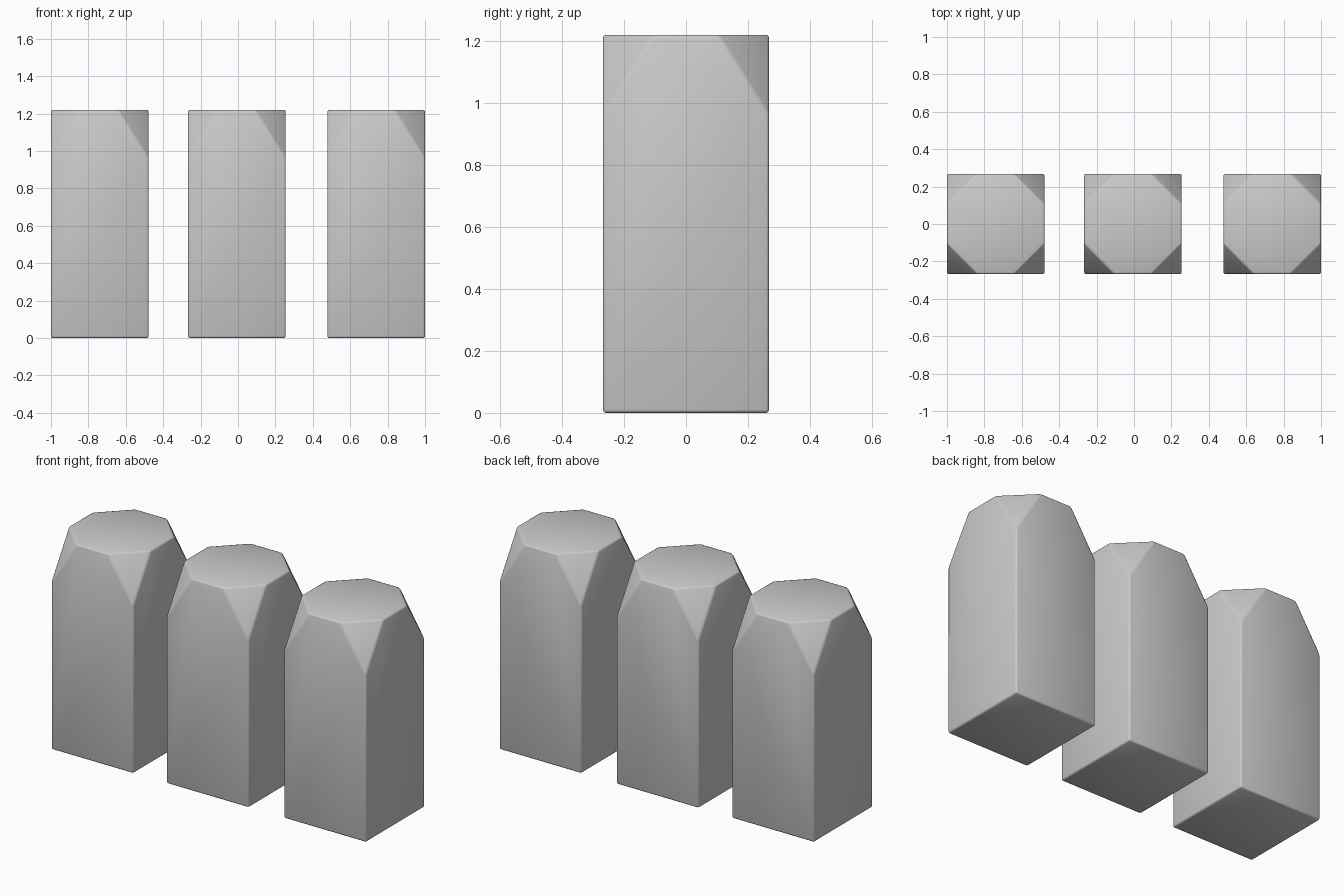
import bpy, bmesh
from math import radians

if "Cube" in bpy.data.objects:
    bpy.data.objects.remove(bpy.data.objects["Cube"])

HX, HY, H = 0.261, 0.268, 1.22      # half width, half depth, height
CUT, DROP = 0.163, 0.26             # corner cut across the top and down the edge


def make_post(name, x):
    # square post with its four top corners sliced off
    bm = bmesh.new()
    for sx in (-1, 1):
        for sy in (-1, 1):
            for p in ((HX, HY, 0), (HX, HY, H - DROP), (HX - CUT, HY, H), (HX, HY - CUT, H)):
                bm.verts.new((sx * p[0], sy * p[1], p[2]))
    bmesh.ops.convex_hull(bm, input=bm.verts[:])
    bmesh.ops.dissolve_limit(bm, angle_limit=radians(2), verts=bm.verts[:], edges=bm.edges[:])
    bmesh.ops.recalc_face_normals(bm, faces=bm.faces[:])
    for f in bm.faces:
        f.smooth = True
    mesh = bpy.data.meshes.new(name)
    bm.to_mesh(mesh)
    bm.free()
    obj = bpy.data.objects.new(name, mesh)
    obj.location.x = x
    bpy.context.collection.objects.link(obj)
    # small softened edges
    bevel = obj.modifiers.new("soft_edges", 'BEVEL')
    bevel.width = 0.01
    bevel.segments = 2
    bevel.limit_method = 'ANGLE'
    bevel.angle_limit = radians(20)
    return obj


# row of three posts
for name, x in (("left_post", -0.739), ("middle_post", -0.006), ("right_post", 0.739)):
    make_post(name, x)
